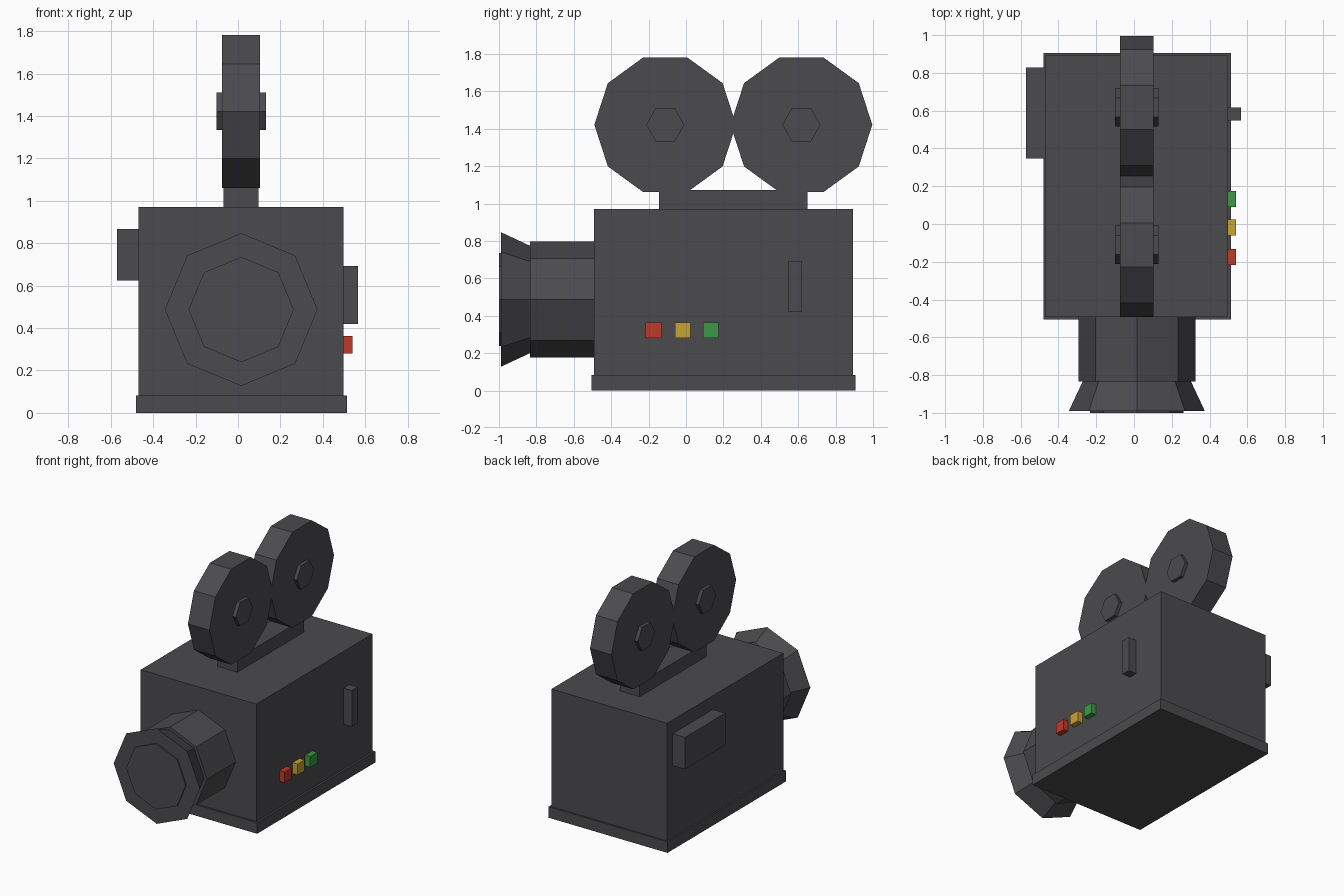
import bpy, bmesh, math

if "Cube" in bpy.data.objects:
    bpy.data.objects.remove(bpy.data.objects["Cube"])


def material(name, rgb):
    m = bpy.data.materials.new(name)
    m.diffuse_color = (*rgb, 1)
    m.use_nodes = True
    m.node_tree.nodes["Principled BSDF"].inputs["Base Color"].default_value = m.diffuse_color
    return m


GREY = material("dark grey", (0.070, 0.069, 0.076))
RED = material("red", (0.527, 0.041, 0.024))
YELLOW = material("yellow", (0.578, 0.366, 0.032))
GREEN = material("green", (0.047, 0.314, 0.065))


def finish(name, bm, mat):
    bmesh.ops.recalc_face_normals(bm, faces=bm.faces)
    mesh = bpy.data.meshes.new(name)
    bm.to_mesh(mesh)
    bm.free()
    mesh.materials.append(mat)
    bpy.context.collection.objects.link(bpy.data.objects.new(name, mesh))


def box(name, x, y, z, mat=GREY):
    """Box from its (low, high) limits on each axis."""
    bm = bmesh.new()
    bmesh.ops.create_cube(bm, size=1)
    for v in bm.verts:
        v.co = [sum(lim) / 2 + c * (lim[1] - lim[0])
                for c, lim in zip(v.co, (x, y, z))]
    finish(name, bm, mat)


def lathe(name, sides, axis, center, rings, mat=GREY):
    """Closed faceted solid along x or y; rings are (position, radius)."""
    bm = bmesh.new()
    loops = []
    for pos, r in rings:
        loop = []
        for i in range(sides):
            a = math.tau * i / sides
            u, w = center[0] + r * math.cos(a), center[1] + r * math.sin(a)
            loop.append(bm.verts.new((pos, u, w) if axis == "x" else (u, pos, w)))
        loops.append(loop)
    for a, b in zip(loops, loops[1:]):
        for i in range(sides):
            j = (i + 1) % sides
            bm.faces.new((a[i], a[j], b[j], b[i]))
    bm.faces.new(loops[0])
    bm.faces.new(loops[-1])
    finish(name, bm, mat)


# Camera body, base lip and reel mount
box("base", (-0.48, 0.513), (-0.505, 0.906), (0, 0.083))
box("body", (-0.468, 0.498), (-0.492, 0.893), (0.083, 0.97))
box("reel_mount", (-0.068, 0.097), (-0.145, 0.65), (0.96, 1.072))

# Film reels with hexagonal hubs
for label, y in (("front", -0.111), ("rear", 0.617)):
    lathe(label + "_reel", 10, "x", (y, 1.421), [(-0.075, 0.379), (0.104, 0.379)])
    lathe(label + "_hub", 6, "x", (y, 1.421), [(-0.101, 0.102), (0.131, 0.102)])

# Lens barrel, flared hood and front glass
LENS = (0.015, 0.487)
lathe("lens_barrel", 8, "y", LENS, [(-0.48, 0.31), (-0.833, 0.31)])
lathe("lens_hood", 8, "y", LENS, [(-0.83, 0.285), (-0.99, 0.36)])
lathe("lens_glass", 8, "y", LENS, [(-0.98, 0.248), (-1.0, 0.248)])

# Side details
box("side_handle", (0.49, 0.566), (0.548, 0.617), (0.42, 0.693))
box("viewfinder", (-0.571, -0.46), (0.347, 0.828), (0.625, 0.866))

# Control buttons
for label, y, mat in (("red", -0.174, RED), ("yellow", -0.018, YELLOW),
                      ("green", 0.132, GREEN)):
    box(label + "_button", (0.49, 0.54), (y - 0.042, y + 0.042), (0.28, 0.363), mat)
